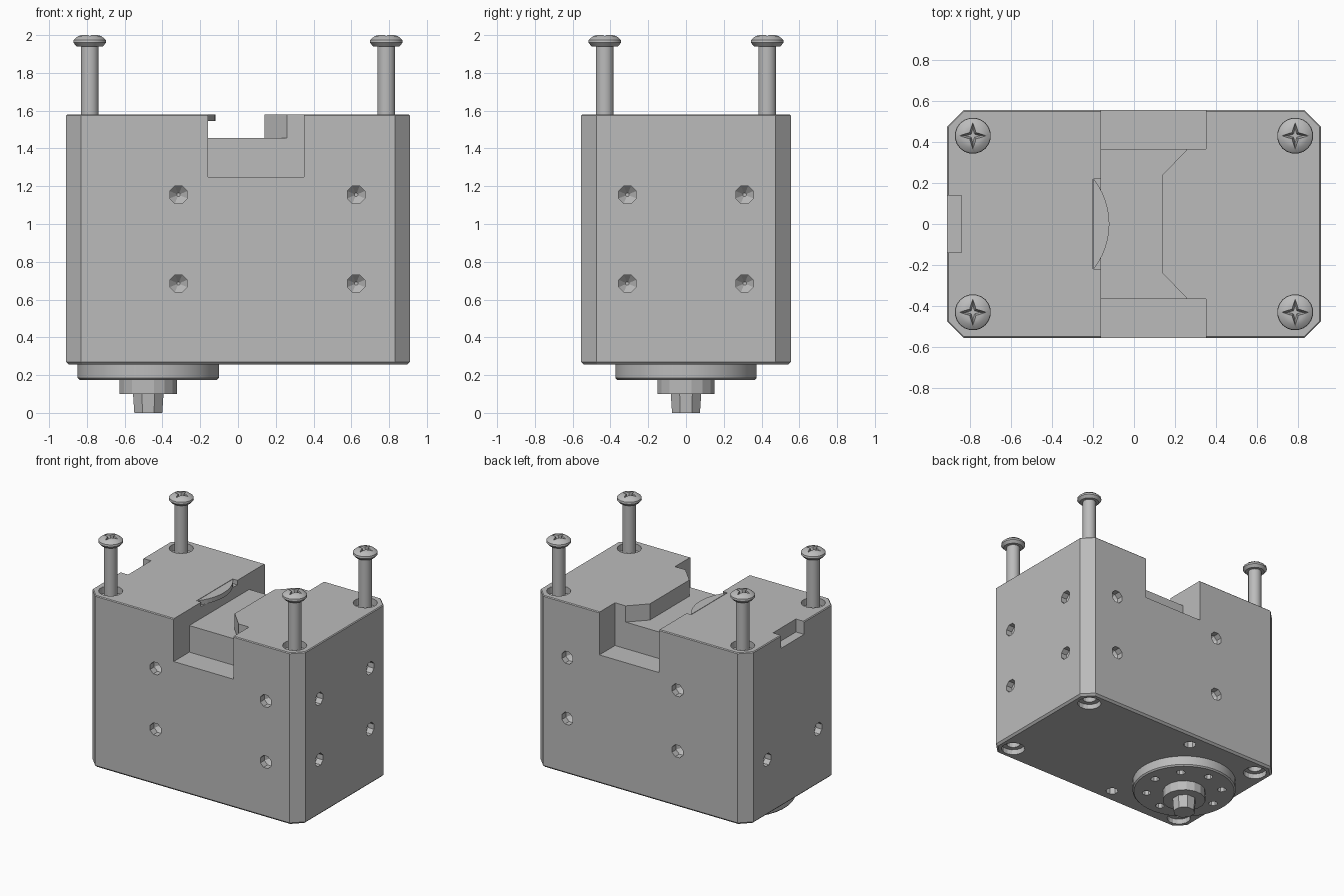
import bpy, bmesh
from math import cos, sin, pi, radians, asin

cube = bpy.data.objects.get("Cube")
if cube:
    bpy.data.objects.remove(cube, do_unlink=True)

grey = bpy.data.materials.new("plain grey")
grey.use_nodes = True
GREY = (0.5, 0.5, 0.5, 1)
grey.diffuse_color = GREY
grey.node_tree.nodes["Principled BSDF"].inputs["Base Color"].default_value = GREY


def make(name, bm, smooth=False):
    """Turn a bmesh into an object."""
    bmesh.ops.recalc_face_normals(bm, faces=bm.faces)
    mesh = bpy.data.meshes.new(name)
    bm.to_mesh(mesh)
    bm.free()
    mesh.materials.append(grey)
    ob = bpy.data.objects.new(name, mesh)
    bpy.context.collection.objects.link(ob)
    if smooth:
        activate(ob)
        bpy.ops.object.shade_smooth_by_angle(angle=radians(35))
    return ob


def activate(ob):
    bpy.ops.object.select_all(action="DESELECT")
    ob.select_set(True)
    bpy.context.view_layer.objects.active = ob


def loft(bm, rings):
    """Skin a stack of equal-length point rings and cap both ends."""
    rows = [[bm.verts.new(p) for p in ring] for ring in rings]
    n = len(rows[0])
    for a, b in zip(rows, rows[1:]):
        for i in range(n):
            j = (i + 1) % n
            bm.faces.new((a[i], a[j], b[j], b[i]))
    bm.faces.new(rows[0][::-1])
    bm.faces.new(rows[-1])


def prism(bm, outline, z0, z1):
    loft(bm, [[(x, y, z) for x, y in outline] for z in (z0, z1)])


def box(bm, x0, x1, y0, y1, z0, z1):
    prism(bm, [(x0, y0), (x1, y0), (x1, y1), (x0, y1)], z0, z1)


def lathe(bm, profile, centre=(0, 0), sides=32, axis="z"):
    """Turn (radius, position) pairs about an axis line through centre."""
    rings = []
    for r, t in profile:
        ring = []
        for i in range(sides):
            a = 2 * pi * (i + 0.5) / sides
            u, v = centre[0] + r * cos(a), centre[1] + r * sin(a)
            ring.append({"x": (t, u, v), "y": (u, t, v), "z": (u, v, t)}[axis])
        rings.append(ring)
    loft(bm, rings)


def carve(target, bm):
    """Subtract a bmesh from an object."""
    cutter = make("cutter", bm)
    cutter.hide_render = True
    mod = target.modifiers.new("cut", "BOOLEAN")
    mod.operation = "DIFFERENCE"
    mod.solver = "EXACT"
    mod.object = cutter
    activate(target)
    bpy.ops.object.modifier_apply(modifier=mod.name)
    bpy.data.objects.remove(cutter, do_unlink=True)


HX, HY, BASE, TOP, CUT = 0.91, 0.555, 0.255, 1.58, 0.08
AXIS = (-0.475, 0)
SCREWS = [(sx * 0.785, sy * 0.43) for sx in (-1, 1) for sy in (-1, 1)]

# Case: block with chamfered corners and fine bevels at top and bottom
def case_ring(inset, z):
    x, y, c = HX - inset, HY - inset, CUT - inset * 0.6
    return [(x, y - c, z), (x - c, y, z), (c - x, y, z), (-x, y - c, z),
            (-x, c - y, z), (c - x, -y, z), (x - c, -y, z), (x, c - y, z)]

bm = bmesh.new()
loft(bm, [case_ring(0.015, BASE), case_ring(0, BASE + 0.015),
          case_ring(0, TOP - 0.006), case_ring(0.006, TOP)])
case = make("case", bm)

# Cable channel across the top, with a chamfered nose on one side
half = [(0.35, -0.7), (0.35, -0.365), (0.26, -0.365), (0.14, -0.24)]
bm = bmesh.new()
prism(bm, [(-0.16, -0.7)] + half + [(x, -y) for x, y in half[::-1]] + [(-0.16, 0.7)],
      1.455, 1.7)
carve(case, bm)

# Deeper ends of the channel
bm = bmesh.new()
for s in (-1, 1):
    y0, y1 = sorted((s * 0.365, s * 0.7))
    box(bm, -0.16, 0.35, y0, y1, 1.25, 1.6)
carve(case, bm)

# Shallow pocket for the rear disc and notch in the end wall
bm = bmesh.new()
box(bm, -0.2, -0.14, -0.22, 0.22, 1.545, 1.7)
box(bm, -1, -0.84, -0.14, 0.14, 1.48, 1.7)
carve(case, bm)

# Mounting holes on the four walls
bm = bmesh.new()
for z in (0.685, 1.155):
    for s in (-1, 1):
        for x in (-0.315, 0.625):
            lathe(bm, [(0.05, s * (HY + 0.05)), (0.05, s * (HY - 0.05)),
                       (0.01, s * (HY - 0.09))], (x, z), 8, "y")
        for y in (-0.31, 0.31):
            if s > 0 or z < 1:
                lathe(bm, [(0.05, s * (HX + 0.05)), (0.05, s * (HX - 0.05)),
                           (0.01, s * (HX - 0.09))], (y, z), 8, "x")
carve(case, bm)

# Counterbored screw holes at the corners, plus two small holes underneath
bm = bmesh.new()
for c in SCREWS:
    lathe(bm, [(0.085, TOP + 0.1), (0.085, TOP - 0.05)], c, 16)
    lathe(bm, [(0.085, BASE - 0.1), (0.085, BASE + 0.04),
               (0.05, BASE + 0.04), (0.05, BASE + 0.12)], c, 16)
for s in (-1, 1):
    lathe(bm, [(0.045, BASE - 0.1), (0.045, BASE + 0.06)], (-0.16, s * 0.44), 8)
carve(case, bm)

# Rear disc edge showing in the channel wall
R = 0.355
span = asin(0.22 / R)
arc = [(AXIS[0] + R * cos(a), R * sin(a))
       for a in (span * (i / 6 - 1) for i in range(13))]
bm = bmesh.new()
prism(bm, arc, 1.545, TOP)
make("rear_disc_edge", bm)

# Output horn with a ring of small holes
bm = bmesh.new()
lathe(bm, [(0.365, 0.175), (0.375, 0.185), (0.375, BASE + 0.01)], AXIS, 40)
horn = make("output_horn", bm)
bm = bmesh.new()
for i in range(8):
    a = 2 * pi * i / 8
    lathe(bm, [(0.032, 0.1), (0.032, 0.23)],
          (AXIS[0] + 0.275 * cos(a), 0.275 * sin(a)), 8)
carve(horn, bm)
activate(horn)
bpy.ops.object.shade_smooth_by_angle(angle=radians(35))

# Stepped boss and shaft below the horn
bm = bmesh.new()
lathe(bm, [(0.155, 0.1), (0.155, 0.18)], AXIS, 16)
make("horn_boss", bm)
bm = bmesh.new()
lathe(bm, [(0.08, 0), (0.088, 0.11)], AXIS, 8)
make("output_shaft", bm)

# Long corner screws with cross recesses
bm = bmesh.new()
lathe(bm, [(0.048, 1.4), (0.048, 1.94), (0.07, 1.94), (0.088, 1.96),
           (0.086, 1.975), (0.062, 1.995), (0.04, 2.0)], sides=20)
screw = make("corner_screw_1", bm)
star = [(r * cos(i * pi / 4), r * sin(i * pi / 4))
        for i, r in enumerate((0.07, 0.022) * 4)]
bm = bmesh.new()
loft(bm, [[(x * k, y * k, z) for x, y in star] for k, z in ((0.5, 1.96), (1.1, 2.01))])
carve(screw, bm)
activate(screw)
bpy.ops.object.shade_smooth_by_angle(angle=radians(35))
for i, (x, y) in enumerate(SCREWS):
    ob = screw
    if i:
        ob = bpy.data.objects.new(f"corner_screw_{i + 1}", screw.data)
        bpy.context.collection.objects.link(ob)
    ob.location = (x, y, 0)
